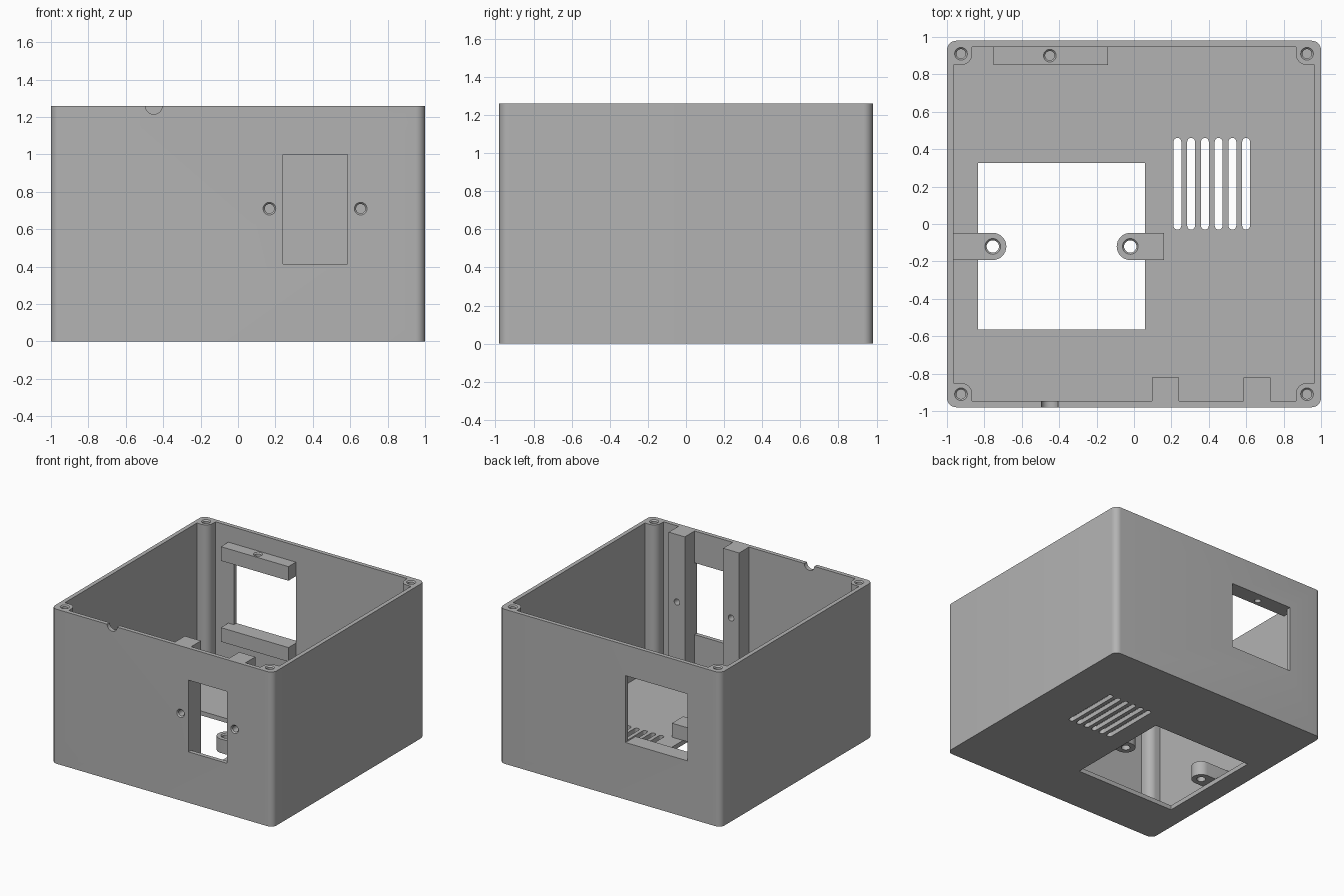
import bpy, bmesh, math
from mathutils import Matrix, Vector

if "Cube" in bpy.data.objects:
    bpy.data.objects.remove(bpy.data.objects["Cube"])

W, D, H, T = 1.0, 0.98, 1.26, 0.034      # half width, half depth, height, wall
FLOOR = 0.036


def add(name, bm):
    bmesh.ops.recalc_face_normals(bm, faces=bm.faces)
    me = bpy.data.meshes.new(name)
    bm.to_mesh(me)
    bm.free()
    ob = bpy.data.objects.new(name, me)
    bpy.context.collection.objects.link(ob)
    return ob


def prism(name, pts, z0, z1):
    """Extrude a plan outline between two heights."""
    bm = bmesh.new()
    f = bm.faces.new([bm.verts.new((x, y, z0)) for x, y in pts])
    r = bmesh.ops.extrude_face_region(bm, geom=[f])
    bmesh.ops.translate(bm, vec=(0, 0, z1 - z0),
                        verts=[v for v in r["geom"] if isinstance(v, bmesh.types.BMVert)])
    return add(name, bm)


def box(name, x0, x1, y0, y1, z0, z1):
    return prism(name, [(x0, y0), (x1, y0), (x1, y1), (x0, y1)], z0, z1)


def rounded(x0, x1, y0, y1, r, n=8):
    """Rounded rectangle outline."""
    pts = []
    for k, (cx, cy) in enumerate([(x1 - r, y1 - r), (x0 + r, y1 - r),
                                  (x0 + r, y0 + r), (x1 - r, y0 + r)]):
        for i in range(n + 1):
            a = (k + i / n) * math.pi / 2
            pts.append((cx + r * math.cos(a), cy + r * math.sin(a)))
    return pts


def cone(name, start, end, r1, r2, n=32):
    """Cylinder or cone between two points."""
    a, b = Vector(start), Vector(end)
    bm = bmesh.new()
    rot = (b - a).to_track_quat('Z', 'Y').to_matrix().to_4x4()
    bmesh.ops.create_cone(bm, cap_ends=True, segments=n, radius1=r1, radius2=r2,
                          depth=(b - a).length,
                          matrix=Matrix.Translation((a + b) / 2) @ rot)
    return add(name, bm)


def combine(target, tool, op):
    m = target.modifiers.new(op, 'BOOLEAN')
    m.operation, m.solver, m.object = op, 'EXACT', tool
    bpy.context.view_layer.objects.active = target
    bpy.ops.object.modifier_apply(modifier=m.name)
    bpy.data.objects.remove(tool)


def cut(tool):
    combine(case, tool, 'DIFFERENCE')


def join(tool):
    combine(case, tool, 'UNION')


def screw_hole(start, end, r=0.025, rim=0.034):
    """Hole with a small countersink at its start."""
    a, b = Vector(start), Vector(end)
    d = (b - a).normalized()
    cut(cone("hole", a - d * 0.02, b, r, r))
    cut(cone("countersink", a - d * 0.01, a + d * 0.01, rim + (rim - r), r))


# Open-topped case
case = prism("enclosure", rounded(-W, W, -D, D, 0.05), 0, H)
cut(box("cavity", -W + T, W - T, -D + T, D - T, FLOOR, H + 0.1))

# Corner screw posts: quarter blocks with one rounded corner
for sx in (-1, 1):
    for sy in (-1, 1):
        cx, cy, r = 0.925, 0.91, 0.06
        pts = [(W - 0.02, cy - r)]
        for i in range(13):
            a = math.radians(270 - 90 * i / 12)
            pts.append((cx + r * math.cos(a), cy + r * math.sin(a)))
        pts += [(cx - r, D - 0.02), (W - 0.025, D - 0.02), (W - 0.02, D - 0.025)]
        join(prism("post", [(sx * x, sy * y) for x, y in pts], FLOOR / 2, H))

# Full-height ribs beside the front opening
for x in (0.095, 0.585):
    join(box("rib", x, x + 0.145, -D + T / 2, -0.82, FLOOR / 2, H))

# Ledges above and below the back window
for z in (0.35, 1.01):
    join(box("ledge", -0.75, -0.14, 0.85, D - T / 2, z, z + 0.115))

# Openings: front, back, floor
cut(box("front_opening", 0.24, 0.585, -1.1, -0.8, 0.415, 1.0))
cut(box("back_window", -0.70, -0.14, 0.8, 1.1, 0.465, 1.01))
cut(box("floor_opening", -0.835, 0.06, -0.565, 0.325, -0.1, FLOOR + 0.01))

# Floor tabs reaching over the floor opening
for x_end, cx, s in ((-W + T / 2, -0.755, 1), (0.16, -0.02, -1)):
    pts = [(x_end, -0.12 - 0.0725 * s)]
    for i in range(17):
        a = math.radians(-90 + 180 * i / 16)
        pts.append((cx + s * 0.0725 * math.cos(a), -0.12 + s * 0.0725 * math.sin(a)))
    pts.append((x_end, -0.12 + 0.0725 * s))
    join(prism("tab", pts, FLOOR, 0.15))
    screw_hole((cx, -0.12, 0.15), (cx, -0.12, -0.02), 0.033, 0.042)

# Floor vents
for i in range(6):
    x = 0.232 + 0.0735 * i
    cut(prism("vent", rounded(x - 0.021, x + 0.021, -0.03, 0.46, 0.0205, 5), -0.1, 0.1))

# Screw holes: posts, ribs and top ledge
for sx in (-1, 1):
    for sy in (-1, 1):
        screw_hole((sx * 0.925, sy * 0.91, H), (sx * 0.925, sy * 0.91, H - 0.3))
for x in (0.168, 0.656):
    screw_hole((x, -D, 0.71), (x, -0.75, 0.71))
screw_hole((-0.45, 0.9, 1.125), (-0.45, 0.9, 0.95))

# Cable notch in the front rim
cut(cone("notch", (-0.45, -1.1, H), (-0.45, -0.9, H), 0.045, 0.045))

# Finish
mat = bpy.data.materials.new("grey plastic")
mat.diffuse_color = (0.45, 0.45, 0.45, 1)
mat.use_nodes = True
mat.node_tree.nodes["Principled BSDF"].inputs["Base Color"].default_value = mat.diffuse_color
case.data.materials.clear()
case.data.materials.append(mat)
for p in case.data.polygons:
    p.material_index = 0
bpy.ops.object.select_all(action='DESELECT')
case.select_set(True)
bpy.context.view_layer.objects.active = case
bpy.ops.object.shade_smooth_by_angle(angle=math.radians(30))
